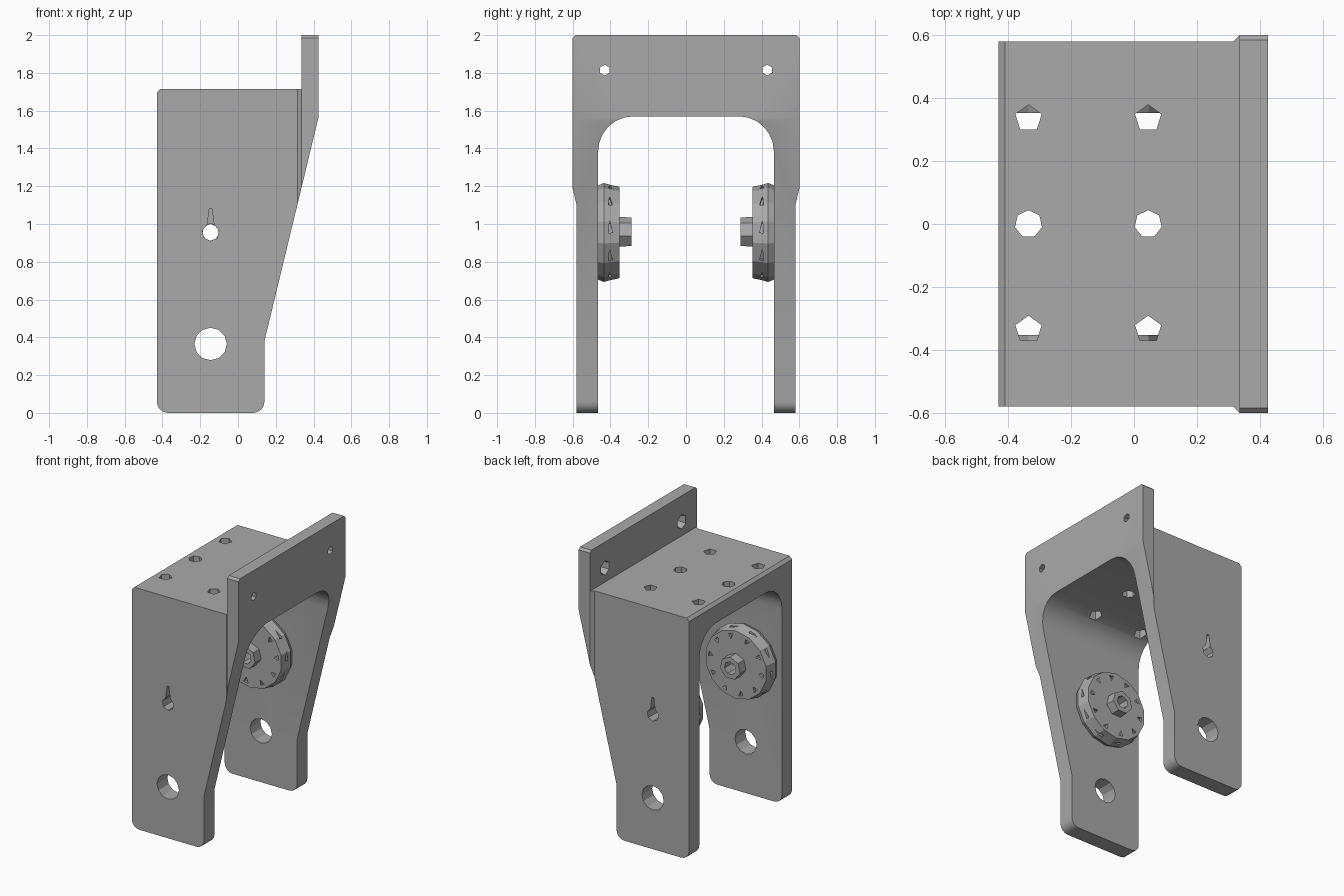
import bpy, bmesh
from math import sin, cos, pi, radians
from mathutils import Matrix, Vector

cube = bpy.data.objects.get("Cube")
if cube:
    bpy.data.objects.remove(cube, do_unlink=True)

grey = bpy.data.materials.new("plain grey")
grey.use_nodes = True
grey.diffuse_color = (0.4, 0.4, 0.4, 1)
grey.node_tree.nodes["Principled BSDF"].inputs["Base Color"].default_value = (0.4, 0.4, 0.4, 1)

PLACE = {
    "x": lambda u, v, w: (w, u, v),
    "y": lambda u, v, w: (u, w, v),
    "z": lambda u, v, w: (u, v, w),
}


def finish(name, bm):
    bmesh.ops.recalc_face_normals(bm, faces=bm.faces)
    mesh = bpy.data.meshes.new(name)
    bm.to_mesh(mesh)
    bm.free()
    mesh.materials.append(grey)
    obj = bpy.data.objects.new(name, mesh)
    bpy.context.collection.objects.link(obj)
    return obj


def prism(name, points, axis, start, end, taper=1):
    """Extrude a 2D outline along an axis, optionally scaling the far end."""
    bm = bmesh.new()
    mid = sum((Vector(p) for p in points), Vector((0, 0))) / len(points)
    far = [mid + (Vector(p) - mid) * taper for p in points]
    a = [bm.verts.new(PLACE[axis](p[0], p[1], start)) for p in points]
    b = [bm.verts.new(PLACE[axis](p[0], p[1], end)) for p in far]
    bm.faces.new(a)
    bm.faces.new(b)
    n = len(a)
    for i in range(n):
        bm.faces.new((a[i], a[(i + 1) % n], b[(i + 1) % n], b[i]))
    return finish(name, bm)


def arc(cx, cy, r, start, end, steps):
    return [(cx + r * cos(radians(start + (end - start) * i / steps)),
             cy + r * sin(radians(start + (end - start) * i / steps)))
            for i in range(steps + 1)]


def polygon(cx, cy, r, sides, turn=90):
    return arc(cx, cy, r, turn, turn + 360, sides)[:-1]


def ring(name, profile, sides, cx, cz, side):
    """Turn a closed (radius, distance) profile about a sideways axis."""
    bm = bmesh.new()
    loops = [[bm.verts.new((cx + r * sin(2 * pi * k / sides), side * y,
                            cz + r * cos(2 * pi * k / sides)))
              for r, y in profile] for k in range(sides)]
    n = len(profile)
    for k in range(sides):
        p, q = loops[k], loops[(k + 1) % sides]
        for i in range(n):
            j = (i + 1) % n
            bm.faces.new((p[i], p[j], q[j], q[i]))
    return finish(name, bm)


def combine(obj, other, operation="DIFFERENCE"):
    """Apply a boolean and discard the helper."""
    other.hide_render = True
    mod = obj.modifiers.new("cut", "BOOLEAN")
    mod.operation = operation
    mod.solver = "EXACT"
    mod.object = other
    deps = bpy.context.evaluated_depsgraph_get()
    mesh = bpy.data.meshes.new_from_object(obj.evaluated_get(deps))
    obj.modifiers.clear()
    obj.data = mesh
    bpy.data.objects.remove(other, do_unlink=True)


def shade(obj, angle):
    bpy.ops.object.select_all(action="DESELECT")
    obj.select_set(True)
    bpy.context.view_layer.objects.active = obj
    bpy.ops.object.shade_smooth_by_angle(angle=radians(angle))


# Bracket: side outline, crossed with the plan and the arch
side_outline = (arc(-0.37, 0.06, 0.06, 180, 270, 4) + arc(0.08, 0.06, 0.06, 270, 360, 4)
                + [(0.14, 0.38), (0.425, 1.56), (0.425, 2), (0.335, 2),
                   (0.335, 1.715), (-0.41, 1.715), (-0.43, 1.695)])
plan = [(-0.43, -0.58), (0.315, -0.58), (0.335, -0.6), (0.425, -0.6)]
plan += [(x, -y) for x, y in reversed(plan)]
half_arch = ([(0.62, -0.1), (0.62, 1.96), (0.6, 1.985), (0.585, 2)],
             arc(0.28, 1.385, 0.185, 90, 0, 6) + [(0.465, -0.1)])
outer, inner = half_arch
arch = (outer + [(-y, z) for y, z in reversed(outer)]
        + [(-y, z) for y, z in reversed(inner)] + inner)

bracket = prism("bracket", side_outline, "y", -0.7, 0.7)
combine(bracket, prism("plan_helper", plan, "z", -0.2, 2.2), "INTERSECT")
combine(bracket, prism("arch_helper", arch, "x", -0.6, 0.6), "INTERSECT")

# Mounting holes in the top
for x in (-0.335, 0.045):
    for y, sides in ((-0.335, 5), (0, 7), (0.335, 5)):
        combine(bracket, prism("hole", polygon(x, y, 0.044, sides), "z", 1.4, 1.9))

# Countersunk holes in the upright flange
for y in (-0.43, 0.43):
    combine(bracket, prism("hole", polygon(y, 1.815, 0.055, 6), "x", 0.32, 0.44, 0.45))

# Axle holes, keyhole slots and large lower holes through both legs
AX, AZ = -0.145, 0.955
combine(bracket, prism("hole", polygon(AX, 0.365, 0.086, 12), "y", -0.8, 0.8))
combine(bracket, prism("hole", polygon(AX, AZ, 0.045, 7, 270), "y", -0.8, 0.8))
slot = [(AX - 0.02, 0.98), (AX + 0.02, 0.98), (AX + 0.007, 1.08), (AX - 0.007, 1.08)]
combine(bracket, prism("slot", slot, "y", -0.8, 0.8))
shade(bracket, 25)

# Notched discs with hollow hubs on the inner faces of the legs
disc_profile = [(0.046, 0.475), (0.245, 0.475), (0.262, 0.435), (0.252, 0.40),
                (0.242, 0.353), (0.046, 0.353)]
hub_profile = [(0.046, 0.36), (0.082, 0.36), (0.08, 0.288), (0.046, 0.288)]
for side, label in ((-1, "right"), (1, "left")):
    disc = ring(label + "_disc", disc_profile, 14, AX, AZ, side)
    hub = ring(label + "_hub", hub_profile, 7, AX, AZ, side)
    for k in range(10):
        spin = (Matrix.Translation((AX, 0, AZ))
                @ Matrix.Rotation(2 * pi * (k + 0.3) / 10, 4, "Y"))
        # triangular nick in the face
        nick = prism("nick", [(-0.018, 0.215), (0.018, 0.215), (0.005, 0.18)], "y",
                     side * 0.34, side * 0.37)
        # slanted slit in the rim
        slit = prism("slit", [(-0.035, side * 0.405), (0.03, side * 0.39),
                              (0.035, side * 0.41)], "z", 0.232, 0.29)
        for cutter in (nick, slit):
            cutter.data.transform(spin)
            combine(disc, cutter)
    shade(disc, 20)
    shade(hub, 20)
